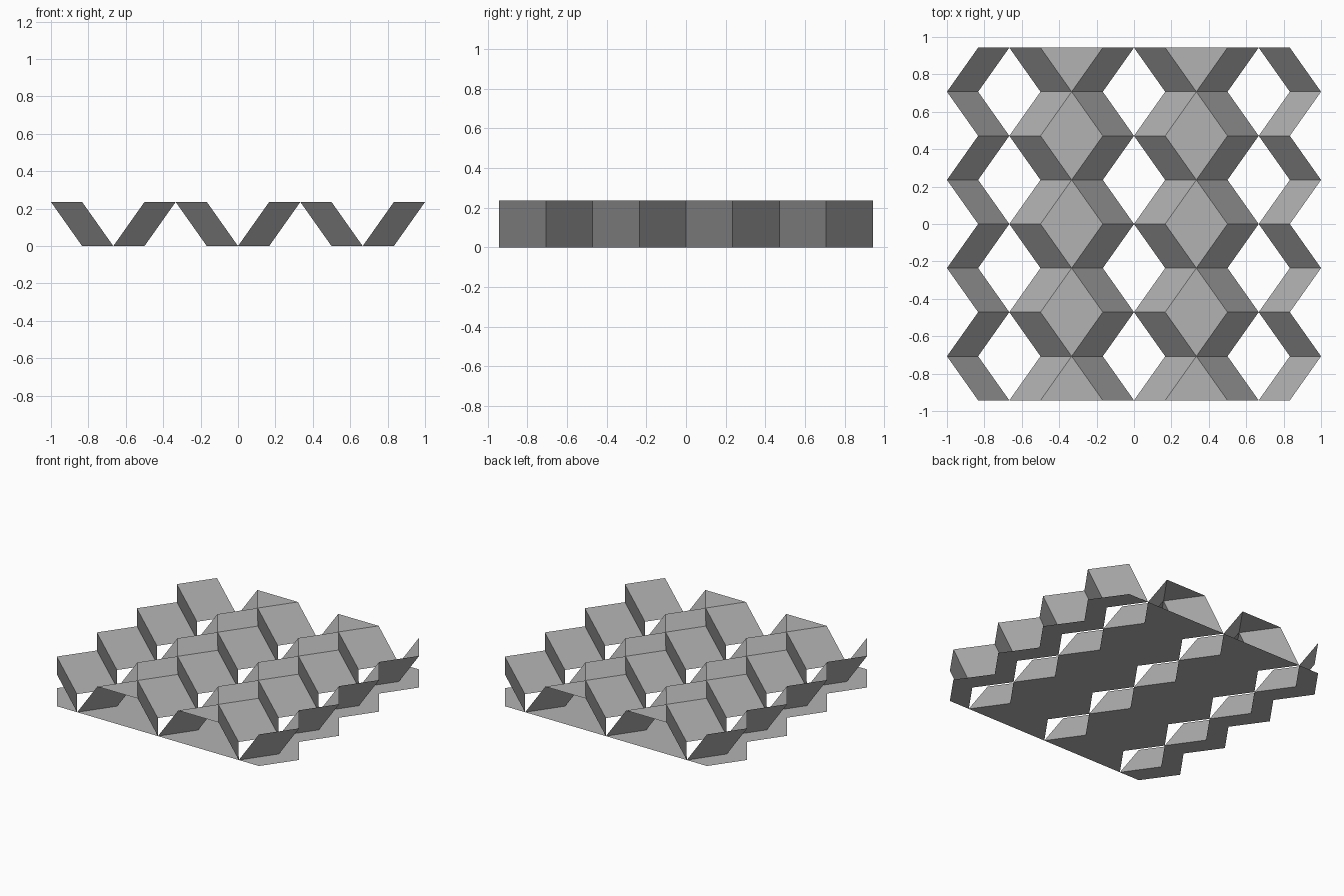
import bpy
import bmesh
import math

cube = bpy.data.objects.get("Cube")
if cube:
    bpy.data.objects.remove(cube, do_unlink=True)

A = 1 / 6                 # half the width of a diamond
H = A * math.sqrt(2)      # row depth and sheet height
ROWS = 8

grey = bpy.data.materials.new("plain grey")
grey.use_nodes = True
colour = (0.45, 0.45, 0.45, 1)
grey.diffuse_color = colour
grey.node_tree.nodes["Principled BSDF"].inputs["Base Color"].default_value = colour


def rail(x, side, z):
    """Zigzag line along y; odd rows step sideways by one half width."""
    return [(x + side * A * (j % 2), (j - ROWS / 2) * H, z) for j in range(ROWS + 1)]


def band(name, left, right, face_up=True):
    """Folded strip of flat faces between two rails."""
    bm = bmesh.new()
    lv = [bm.verts.new(p) for p in left]
    rv = [bm.verts.new(p) for p in right]
    for j in range(ROWS):
        bm.faces.new((lv[j], rv[j], rv[j + 1], lv[j + 1]))
    # Rails that touch turn their quads into triangles
    bmesh.ops.remove_doubles(bm, verts=bm.verts[:], dist=0.001)
    bm.normal_update()
    flipped = [f for f in bm.faces if (f.normal.z > 0) != face_up]
    bmesh.ops.reverse_faces(bm, faces=flipped)
    mesh = bpy.data.meshes.new(name)
    bm.to_mesh(mesh)
    bm.free()
    mesh.materials.append(grey)
    obj = bpy.data.objects.new(name, mesh)
    bpy.context.collection.objects.link(obj)


columns = [-4 * A, 0, 4 * A]

# Leaning zigzag walls on both sides of each column of diamond openings
for i, x in enumerate(columns, 1):
    band(f"wall_right_{i}", rail(x - A, -1, H), rail(x, -1, 0))
    band(f"wall_left_{i}", rail(x, 1, 0), rail(x + A, 1, H))

# Diamond roofs and wide floors between neighbouring columns
for i, (x0, x1) in enumerate(zip(columns, columns[1:]), 1):
    band(f"roof_{i}", rail(x0 + A, 1, H), rail(x1 - A, -1, H))
    band(f"floor_{i}", rail(x0, 1, 0), rail(x1, -1, 0), face_up=False)

# Narrow zigzag floors at the outer edges
band("outer_floor_right", rail(-5 * A, -1, 0), rail(-4 * A, -1, 0), face_up=False)
band("outer_floor_left", rail(4 * A, 1, 0), rail(5 * A, 1, 0), face_up=False)
